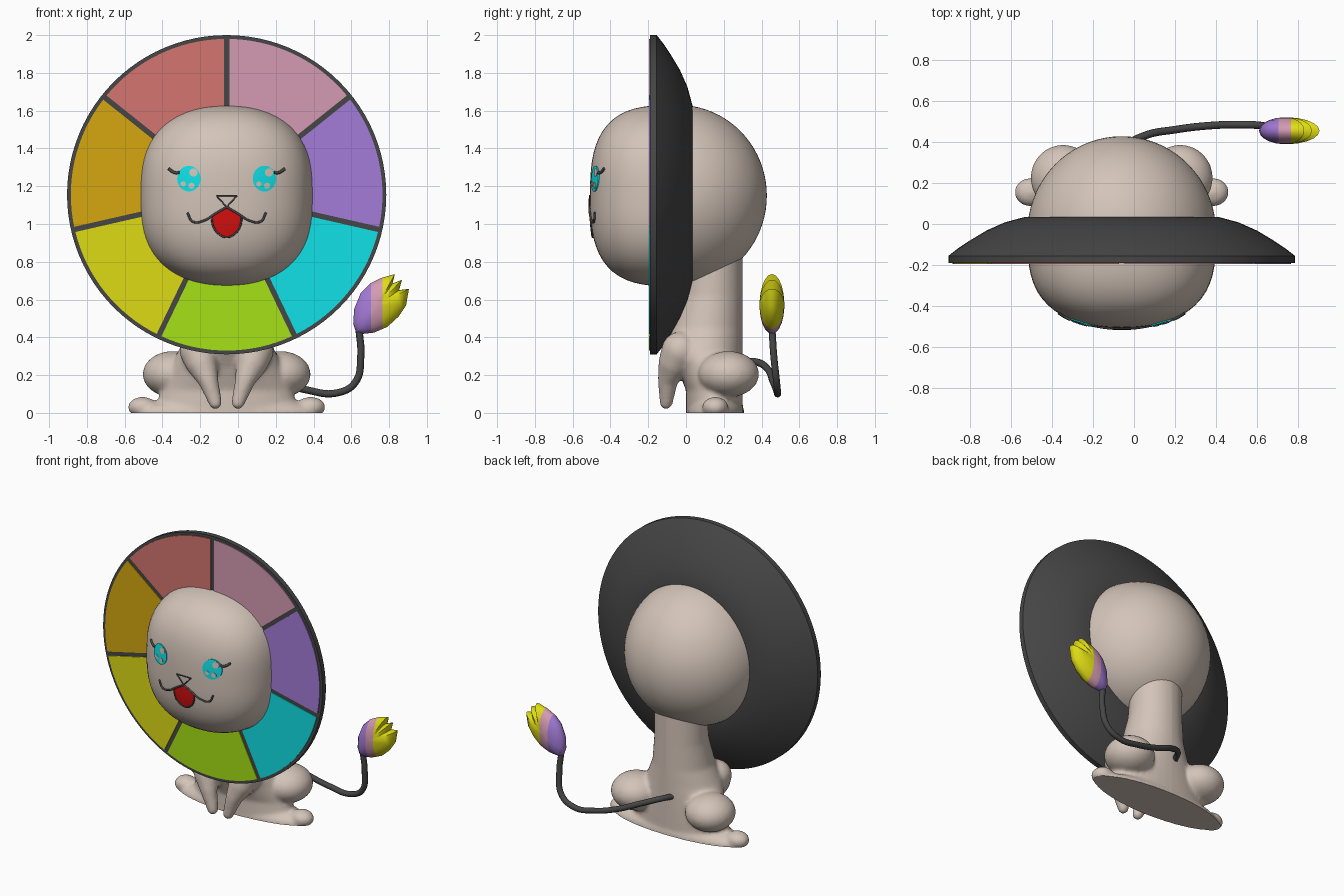
import bpy, bmesh
from math import sin, cos, pi, asin, radians
from mathutils import Vector, Matrix

cube = bpy.data.objects.get("Cube")
if cube:
    bpy.data.objects.remove(cube, do_unlink=True)

CX = -0.06                                   # the animal's own middle plane
HEAD = Vector((CX, -0.04, 1.15))
RX, RY, RZ = 0.46, 0.468, 0.48


def material(name, r, g, b):
    m = bpy.data.materials.new(name)
    m.use_nodes = True
    m.diffuse_color = (r, g, b, 1)
    bsdf = next(n for n in m.node_tree.nodes if n.type == 'BSDF_PRINCIPLED')
    bsdf.inputs["Base Color"].default_value = (r, g, b, 1)
    bsdf.inputs["Roughness"].default_value = 0.7
    return m


beige = material("beige", .65, .55, .48)
dark = material("charcoal", .062, .062, .062)
pink = material("pink", .66, .33, .45)
purple = material("purple", .37, .20, .69)
cyan = material("cyan", .005, .75, .79)
lime = material("lime", .38, .75, .008)
yellow = material("yellow", .73, .71, .007)
orange = material("orange", .66, .39, .005)
coral = material("coral", .66, .18, .16)
red = material("red", .69, .005, .005)


def finish(name, bm, *mats, angle=40):
    bmesh.ops.recalc_face_normals(bm, faces=bm.faces[:])
    me = bpy.data.meshes.new(name)
    bm.to_mesh(me)
    bm.free()
    ob = bpy.data.objects.new(name, me)
    bpy.context.collection.objects.link(ob)
    for m in mats:
        me.materials.append(m)
    bpy.ops.object.select_all(action='DESELECT')
    ob.select_set(True)
    bpy.context.view_layer.objects.active = ob
    bpy.ops.object.shade_smooth_by_angle(angle=radians(angle))
    return ob


def loft(bm, rings):
    """Skin a list of equal closed rings and cap both ends."""
    vs = [[bm.verts.new(p) for p in ring] for ring in rings]
    n = len(vs[0])
    for a, b in zip(vs, vs[1:]):
        for i in range(n):
            j = (i + 1) % n
            bm.faces.new((a[i], a[j], b[j], b[i]))
    bm.faces.new(vs[0])
    bm.faces.new(vs[-1])


def ball(bm, centre, radii):
    mat = Matrix.Translation(centre) @ Matrix.Diagonal((*radii, 1))
    bmesh.ops.create_uvsphere(bm, u_segments=32, v_segments=16, radius=1, matrix=mat)


def circle(n):
    return [(cos(2 * pi * i / n), sin(2 * pi * i / n)) for i in range(n)]


def tube(name, points, radius, mat):
    cu = bpy.data.curves.new(name, 'CURVE')
    cu.dimensions = '3D'
    cu.bevel_depth, cu.bevel_resolution, cu.resolution_u = radius, 3, 8
    cu.use_fill_caps = True
    sp = cu.splines.new('BEZIER')
    sp.bezier_points.add(len(points) - 1)
    for bp, p in zip(sp.bezier_points, points):
        bp.co = p
        bp.handle_left_type = bp.handle_right_type = 'AUTO'
    cu.materials.append(mat)
    ob = bpy.data.objects.new(name, cu)
    bpy.context.collection.objects.link(ob)


# Head: squarish in front, round behind
def head_value(v):
    ex = (2.2, 3.2, 2.8) if v.y < 0 else (2, 2, 2)
    return sum(abs(c / r) ** e for c, r, e in zip(v, (RX, RY, RZ), ex))


bm = bmesh.new()
bmesh.ops.create_uvsphere(bm, u_segments=72, v_segments=40, radius=1)
for v in bm.verts:
    lo, hi = 0.1, 1.0
    for _ in range(25):
        mid = (lo + hi) / 2
        lo, hi = (mid, hi) if head_value(v.co * mid) < 1 else (lo, mid)
    v.co = v.co * lo + HEAD
finish("head", bm, beige)


def on_face(x, z, lift=0.004):
    """Point on the front of the head; x is measured from its middle."""
    rest = 1 - abs(x / RX) ** 2.2 - abs((z - HEAD.z) / RZ) ** 2.8
    return Vector((CX + x, HEAD.y - RY * rest ** (1 / 3.2) - lift, z))


def face_plate(name, outline, mat, lift):
    """Thin plate that follows the face, grown from the outline's middle."""
    n = len(outline)
    mx, mz = sum(p[0] for p in outline) / n, sum(p[1] for p in outline) / n
    bm = bmesh.new()
    scales = (.02, .35, .7, 1)
    rings = [[on_face(mx + (x - mx) * s, mz + (z - mz) * s, lift) for x, z in outline]
             for s in scales]
    rings.append([on_face(x, z, 0) for x, z in outline])
    loft(bm, rings)
    finish(name, bm, mat)


# Eyes with catch lights, and lashes
for side, s in (("left", 1), ("right", -1)):
    ex, ez = s * .2, 1.24
    face_plate(side + "_eye", [(ex + .062 * c, ez + .068 * d) for c, d in circle(32)], cyan, .006)
    for i, (dx, dz, r) in enumerate(((.024, .033, .022), (-.03, -.028, .014), (.014, -.037, .016))):
        face_plate(f"{side}_eye_glint_{i}",
                   [(ex + dx + r * c, ez + dz + r * d) for c, d in circle(16)], beige, .009)
    lash = [(.25, 1.272), (.275, 1.272), (.307, 1.292)]
    tube(side + "_lash", [on_face(s * x, z) for x, z in lash], .008, dark)
    smile = [(0, 1.09), (.06, 1.055), (.12, 1.018), (.18, 1.013), (.208, 1.06)]
    tube(side + "_smile", [on_face(s * x, z) for x, z in smile], .006, dark)

# Mouth and nose
half = [(.04, 1.065), (.08, 1.04), (.072, .99), (.045, .95)]
mouth = [(0, 1.09)] + half + [(0, .93)] + [(-x, z) for x, z in reversed(half)]
face_plate("mouth", mouth, red, .005)
tube("mouth_rim", [on_face(x, z) for x, z in mouth[2:9]], .005, dark)
nose = [(0, 1.09), (.055, 1.15), (-.055, 1.15)]
for i in range(3):
    tube(f"nose_line_{i}", [on_face(*nose[i]), on_face(*nose[(i + 1) % 3])], .004, dark)

# Mane: dished shell turned about the y axis
MZ, MR = 1.155, 0.845
profile = [(.3, -.19), (MR, -.19), (MR, -.155), (.8, -.12), (.74, -.08), (.66, -.032),
           (.57, .008), (.47, .035), (.3, .035)]
bm = bmesh.new()
loft(bm, [[(CX + r * c, y, MZ + r * d) for c, d in circle(96)] for r, y in profile])
finish("mane_shell", bm, dark, angle=30)

# Seven coloured mane panels, clockwise from the top
step = 2 * pi / 7
for k, mat in enumerate((pink, purple, cyan, lime, yellow, orange, coral)):
    a0, a1 = pi / 2 - k * step, pi / 2 - (k + 1) * step
    outline = []
    for r, flip in ((.825, False), (.38, True)):
        gap = asin(.014 / r)
        arc = [a0 - gap + (a1 - a0 + 2 * gap) * i / 16 for i in range(17)]
        outline += [(CX + r * cos(a), MZ + r * sin(a)) for a in (arc[::-1] if flip else arc)]
    bm = bmesh.new()
    loft(bm, [[(x, y, z) for x, z in outline] for y in (-.188, -.196)])
    finish(f"mane_panel_{mat.name}", bm, mat)

# Body: torso, haunches, feet and forelegs fused into one skin
bm = bmesh.new()
torso = [(.95, .17, .0, .3), (.62, .175, -.03, .3), (.45, .2, -.08, .3), (.34, .25, -.11, .3),
         (.24, .3, -.05, .3), (.12, .35, 0, .3), (-.05, .4, 0, .3)]
loft(bm, [[(CX + rx * c, (y0 + y1) / 2 + (y1 - y0) / 2 * d, z) for c, d in circle(40)]
          for z, rx, y0, y1 in torso])
ball(bm, (CX, .155, 0), (.5, .155, .09))
foreleg = [(.15, -.03, .33, .1), (.135, -.06, .27, .085), (.1, -.095, .18, .055),
           (.06, -.105, .055, .036)]
for s in (1, -1):
    ball(bm, (CX + s * .285, .225, .205), (.16, .162, .122))
    ball(bm, (CX + s * .445, .155, .03), (.078, .07, .055))
    for p, q in zip(foreleg, foreleg[1:]):
        for i in range(7):
            x, y, z, r = Vector(p).lerp(Vector(q), i / 6)
            ball(bm, (CX + s * x, y, z), (r, r, r))
body = finish("body", bm, beige)
rm = body.modifiers.new("fuse", 'REMESH')
rm.mode, rm.voxel_size = 'VOXEL', .012
sm = body.modifiers.new("soften", 'SMOOTH')
sm.factor, sm.iterations = .5, 8
graph = bpy.context.evaluated_depsgraph_get()
fused = bpy.data.meshes.new_from_object(body.evaluated_get(graph))
bm = bmesh.new()
bm.from_mesh(fused)
bpy.data.objects.remove(body, do_unlink=True)
cut = bmesh.ops.bisect_plane(bm, geom=bm.verts[:] + bm.edges[:] + bm.faces[:],
                             plane_co=(0, 0, 0), plane_no=(0, 0, 1), clear_inner=True)
bmesh.ops.holes_fill(bm, edges=[e for e in cut["geom_cut"] if isinstance(e, bmesh.types.BMEdge)])
finish("body", bm, beige, angle=50)

# Tail
tube("tail", [(-.1, .28, .27), (-.05, .37, .27), (.05, .43, .235), (.2, .46, .17), (.37, .48, .12),
              (.52, .485, .105), (.62, .48, .16), (.65, .465, .3), (.64, .455, .45)], .019, dark)

# Tail tuft: flattened bud with a toothed tip, banded across
bud = [(.625, .425), (.61, .47), (.615, .55), (.65, .635), (.7, .685), (.76, .715), (.83, .735),
       (.818, .685), (.868, .705), (.853, .65), (.905, .657), (.89, .57), (.85, .51), (.79, .455),
       (.72, .425), (.66, .418)]
mx, mz = .74, .57
bm = bmesh.new()
loft(bm, [[(mx + (x - mx) * cos(t), .455 + .066 * sin(t), mz + (z - mz) * cos(t))
           for x, z in bud] for t in [radians(a) for a in range(-85, 86, 17)]])
for x in (.705, .765):
    bmesh.ops.bisect_plane(bm, geom=bm.verts[:] + bm.edges[:] + bm.faces[:],
                           plane_co=(x, 0, 0), plane_no=(1, 0, 0))
for f in bm.faces:
    x = f.calc_center_median().x
    f.material_index = (x > .705) + (x > .765)
finish("tail_tuft", bm, purple, pink, yellow)
